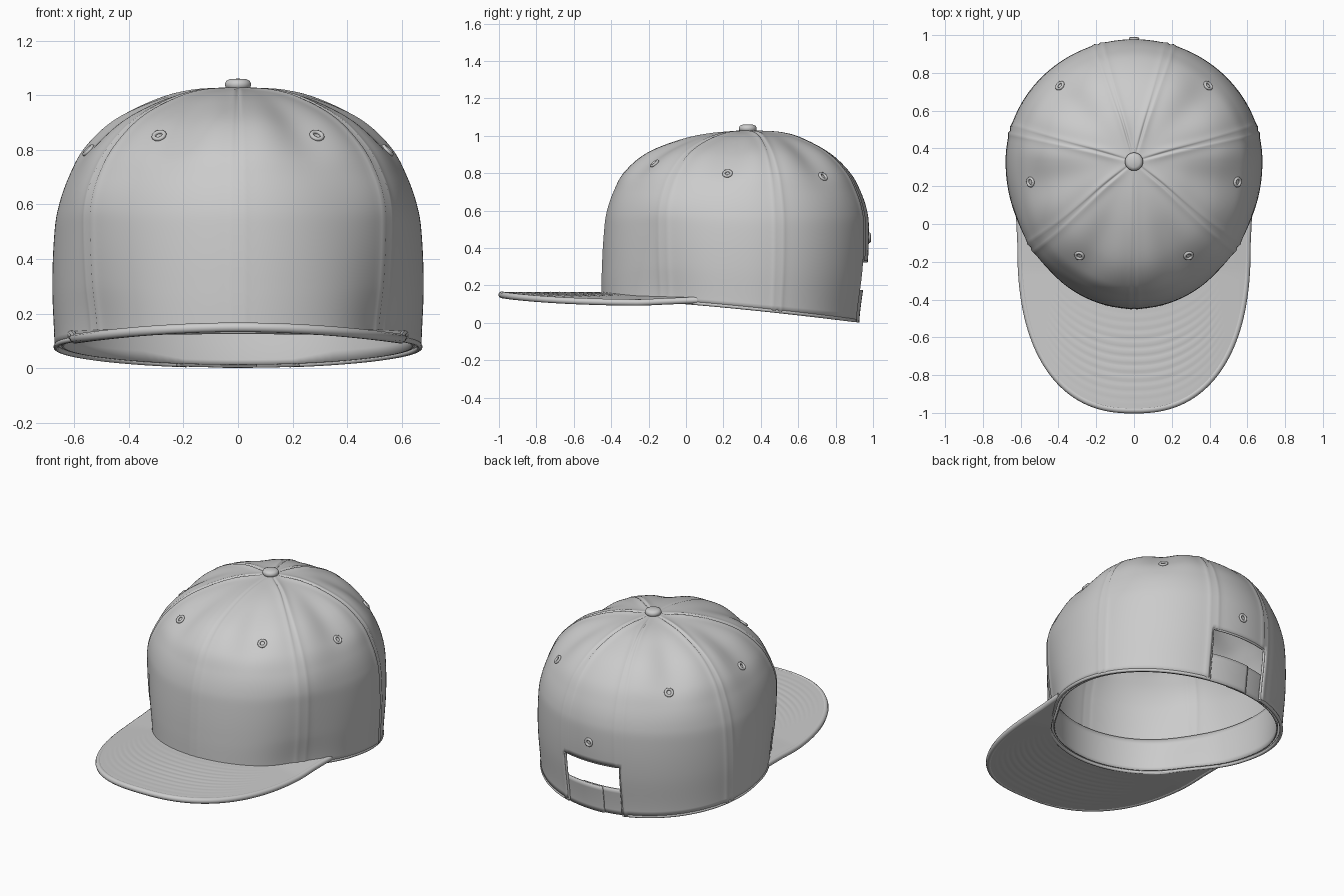
import bpy, bmesh, math
from mathutils import Vector
from mathutils.bvhtree import BVHTree

if "Cube" in bpy.data.objects:
    bpy.data.objects.remove(bpy.data.objects["Cube"])

CY = 0.33                                  # y of the crown's axis
SEAMS = [16.5, 75, 126, 180]               # degrees from the back, mirrored
# crown profile: height, front reach, side reach, back reach
PROFILE = [(0.0, .78, .672, .605), (.3, .777, .68, .64), (.5, .765, .672, .648),
           (.6, .75, .655, .638), (.7, .715, .62, .605), (.8, .66, .565, .55),
           (.9, .545, .46, .45), (.97, .38, .325, .325), (1.01, .21, .19, .2),
           (1.03, 0, 0, 0)]
SUB = 8


def profile(t):
    """Catmull-Rom through the profile rows."""
    n = len(PROFILE) - 1
    i = min(int(t), n - 1)
    f = t - i
    p0, p1, p2, p3 = (PROFILE[max(0, min(n, i + k))] for k in (-1, 0, 1, 2))
    return [.5 * (2*b + (c - a)*f + (2*a - 5*b + 4*c - d)*f*f + (3*b - a - 3*c + d)*f**3)
            for a, b, c, d in zip(p0, p1, p2, p3)]


def rim_height(y):
    return .135 - .125 * max(0, min(1, (y + .45) / 1.38)) ** 1.4


def fold(deg):
    return abs((deg + 180) % 360 - 180)


def surf(deg, t, inset=0):
    """Point on the crown: angle from the back, profile parameter."""
    z, f, s, b = profile(t)
    # around the front side seams the crown is drawn in low down and full higher up
    bell = math.exp(-((fold(deg) - 126) / 15) ** 2)
    inset += bell * (.03 * math.exp(-(max(0, t) / 1.3) ** 2)
                     - .02 * math.exp(-((t - 3.6) / 1.6) ** 2))
    sn, cs = math.sin(math.radians(deg)), math.cos(math.radians(deg))
    y = CY + ((b if cs > 0 else f) - inset) * cs
    if t < 1:
        r = rim_height(y)
        z = r + (.3 - r) * t
    return Vector(((s - inset) * sn, y, z))


def relief(deg, t):
    """Seam ridges with a stitched groove, and soft puckers in each panel."""
    a = fold(deg)
    rho = profile(t)[2]
    d = 0
    for s in SEAMS:
        w = math.radians(abs(a - s)) * rho
        k = .4 if s == 180 else 1
        d += k * (.010 * math.exp(-(w / .026) ** 2) - .011 * math.exp(-(w / .007) ** 2))
    for lo, hi in zip(SEAMS, SEAMS[1:]):
        if lo < a < hi:
            u = math.sin(math.pi * (a - lo) / (hi - lo))
            d += (.006 * math.sin(math.pi * u) - .016 * u ** 6) * math.exp(-((t - 5.8) / 1.3) ** 2)
    return d * min(1, rho / .15)


def finish(name, bm, thick=0, offset=-1):
    me = bpy.data.meshes.new(name)
    bm.to_mesh(me)
    bm.free()
    ob = bpy.data.objects.new(name, me)
    bpy.context.collection.objects.link(ob)
    for p in me.polygons:
        p.use_smooth = True
    if thick:
        m = ob.modifiers.new("thickness", 'SOLIDIFY')
        m.thickness, m.offset = thick, offset
    return ob


def sheet(func, nu, nv, closed=False, skip=None):
    """Grid of quads from func(u index, v index)."""
    bm = bmesh.new()
    cols = nu if closed else nu + 1
    g = [[bm.verts.new(func(i, j)) for j in range(nv + 1)] for i in range(cols)]
    for i in range(nu):
        n = (i + 1) % cols
        for j in range(nv):
            if not (skip and skip(i, j)):
                bm.faces.new((g[n][j], g[i][j], g[i][j + 1], g[n][j + 1]))
    return bm, g


def tube(name, pts, radius):
    cu = bpy.data.curves.new(name, 'CURVE')
    cu.dimensions = '3D'
    cu.bevel_depth, cu.bevel_resolution, cu.use_fill_caps = radius, 3, True
    sp = cu.splines.new('POLY')
    sp.points.add(len(pts) - 1)
    for p, co in zip(sp.points, pts):
        p.co = (*co, 1)
    sp.use_smooth = True
    ob = bpy.data.objects.new(name, cu)
    bpy.context.collection.objects.link(ob)
    return ob


# crown, with the adjuster opening left out at the back
NU, NV = 240, SUB * (len(PROFILE) - 1)
STEP, HOLE, HOLE_TOP = 360 / NU, 11, 9
bm, grid = sheet(lambda i, j: surf(i * STEP, j / SUB), NU, NV, True,
                 lambda i, j: j < HOLE_TOP and (i < HOLE or i >= NU - HOLE))
bm.normal_update()
for i in range(NU):
    for j in range(NV + 1):
        v = grid[i][j]
        v.co += v.normal * relief(i * STEP, j / SUB)
bmesh.ops.delete(bm, geom=[v for v in bm.verts if not v.link_faces], context='VERTS')
bmesh.ops.remove_doubles(bm, verts=[v for v in bm.verts if v.co.z > 1.02], dist=.0005)
tree = BVHTree.FromBMesh(bm)
finish("crown", bm, .014)


# sweatband inside the rim, lower behind the strap
def band_point(i, j):
    a = i * 3
    ease = max(0, min(1, (fold(a) - 18) / 15))
    return surf(a, (.5 + .65 * ease) * j / 8, .026)


bm, _ = sheet(band_point, 120, 8, True)
finish("sweatband", bm, .008)

# bindings along the rim and around the opening
E = HOLE * STEP
tube("rim_binding", [surf(E + i * (360 - 2 * E) / 160, 0, .006) for i in range(161)], .010)
top = HOLE_TOP / SUB
side = [k * top / 10 for k in range(11)]
tube("opening_binding", [surf(-E, t, .006) for t in side]
     + [surf(-E + k * E / 6, top, .006) for k in range(1, 12)]
     + [surf(E, t, .006) for t in reversed(side)], .007)

# adjuster strap: two overlapping halves
for name, a0, a1, inset in (("strap_left", -20, 6, .016), ("strap_right", -6, 20, .008)):
    bm, _ = sheet(lambda i, j: surf(a0 + (a1 - a0) * i / 20, -.03 + j * .1, inset), 20, 6)
    finish(name, bm, .008)


# brim
def power(v, e):
    return math.copysign(abs(v) ** e, v)


def brim_edge(u):
    a = u * math.pi / 2
    return (.60 * power(math.sin(a), 2 / 2.4),
            -.1 - .885 * max(0, math.cos(a)) ** (2 / 2.4))


def brim_point(u, v):
    p = surf(180 - u * 69, .2, .012)
    ex, ey = brim_edge(u)
    x, y = p.x + (ex - p.x) * v, p.y + (ey - p.y) * v
    z = .15 - .042 * (x / .6) ** 2 + .012 * max(0, y + .25) / .25
    # faint quilting from the stitch rows, fading out to the sides
    z += .0015 * math.sin(v * 75) * math.sin(math.pi * v) * max(0, 1 - (u / .6) ** 2)
    return Vector((x, y, z))


bm, _ = sheet(lambda i, j: brim_point(1 - i / 40, j / 50), 80, 50)
bmesh.ops.recalc_face_normals(bm, faces=bm.faces)
finish("brim", bm, .03, 0)
tip = [k / 6 for k in range(6)]
tube("brim_edge_binding", [brim_point(-1, v) for v in tip]
     + [brim_point(i / 60 - 1, 1) for i in range(121)]
     + [brim_point(1, v) for v in reversed(tip)], .018)

# button on top
ring = [(.036, 1.02), (.046, 1.03), (.048, 1.042), (.043, 1.053), (.03, 1.059), (.0, 1.061)]
bm, _ = sheet(lambda i, j: Vector((ring[j][0] * math.sin(i * math.pi / 16),
                                   CY + ring[j][0] * math.cos(i * math.pi / 16),
                                   ring[j][1])), 32, 5, True)
bmesh.ops.remove_doubles(bm, verts=bm.verts, dist=.0005)
finish("button", bm)

# stitched eyelets
spots = [(s * x, y, z) for s in (-1, 1)
         for x, y, z in ((.29, -.17, .855), (.56, .22, .81), (.39, .73, .78))]
for n, spot in enumerate(spots + [(0, .985, .455)]):
    loc, nor, _, _ = tree.find_nearest(Vector(spot))
    bpy.ops.mesh.primitive_torus_add(
        location=loc + nor * .003, rotation=nor.to_track_quat('Z', 'Y').to_euler(),
        major_radius=.02, minor_radius=.008, major_segments=24, minor_segments=8)
    bpy.context.object.name = f"eyelet_{n + 1}"
    bpy.ops.object.shade_smooth()
